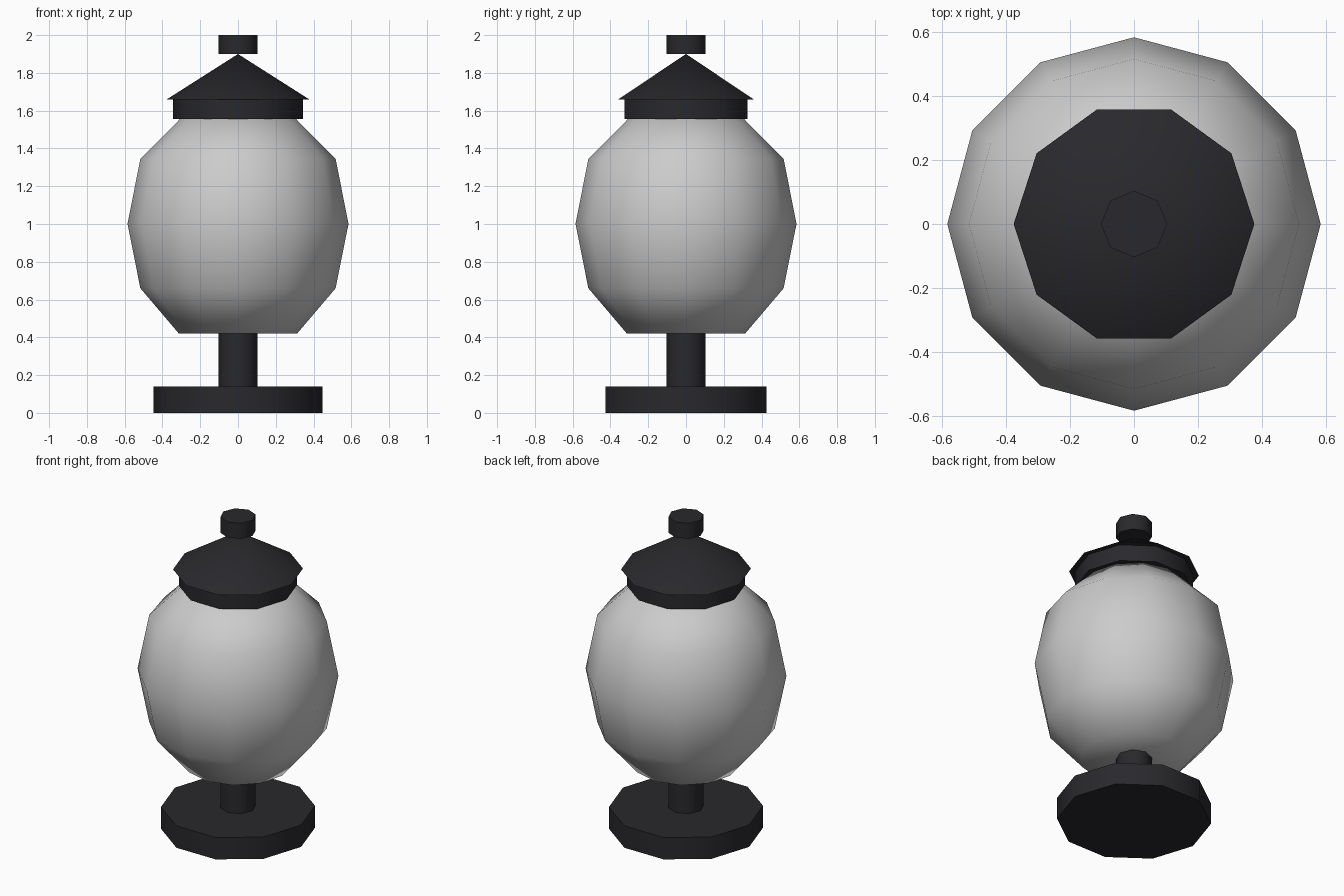
import bpy, bmesh, math

if "Cube" in bpy.data.objects:
    bpy.data.objects.remove(bpy.data.objects["Cube"])

dark = bpy.data.materials.new("dark_metal")
dark.diffuse_color = (0.022, 0.022, 0.026, 1)
dark.use_nodes = True
dark.node_tree.nodes["Principled BSDF"].inputs["Base Color"].default_value = dark.diffuse_color


def lathe(name, profile, sides, mat=None):
    """Revolve (radius, z) points into a closed solid, first vertex on +x."""
    bm = bmesh.new()
    rings = []
    for r, z in profile:
        if r == 0:
            rings.append([bm.verts.new((0, 0, z))] * sides)
        else:
            rings.append([bm.verts.new((r * math.cos(i * math.tau / sides),
                                        r * math.sin(i * math.tau / sides), z))
                          for i in range(sides)])
    for a, b in zip(rings, rings[1:]):
        for i in range(sides):
            j = (i + 1) % sides
            bm.faces.new(dict.fromkeys((a[i], a[j], b[j], b[i])))
    if profile[0][0]:
        bm.faces.new(rings[0][::-1])
    if profile[-1][0]:
        bm.faces.new(rings[-1])
    bmesh.ops.recalc_face_normals(bm, faces=bm.faces)
    mesh = bpy.data.meshes.new(name)
    bm.to_mesh(mesh)
    bm.free()
    obj = bpy.data.objects.new(name, mesh)
    bpy.context.collection.objects.link(obj)
    if mat:
        mesh.materials.append(mat)
    bpy.ops.object.select_all(action='DESELECT')
    obj.select_set(True)
    bpy.context.view_layer.objects.active = obj
    bpy.ops.object.shade_smooth_by_angle(angle=math.radians(60))
    return obj


# Foot and stem
lathe("base", [(0.447, 0), (0.447, 0.14)], 10, dark)
lathe("stem", [(0.104, 0.14), (0.104, 0.42)], 8, dark)

# Glass globe
lathe("globe", [(0.313, 0.42), (0.517, 0.66), (0.585, 1.0),
                (0.517, 1.345), (0.303, 1.56)], 12)

# Collar, roof and finial
lathe("collar", [(0.343, 1.555), (0.343, 1.66)], 10, dark)
lathe("roof", [(0.377, 1.66), (0, 1.9)], 10, dark)
lathe("finial", [(0.104, 1.9), (0.104, 2.0)], 8, dark)
